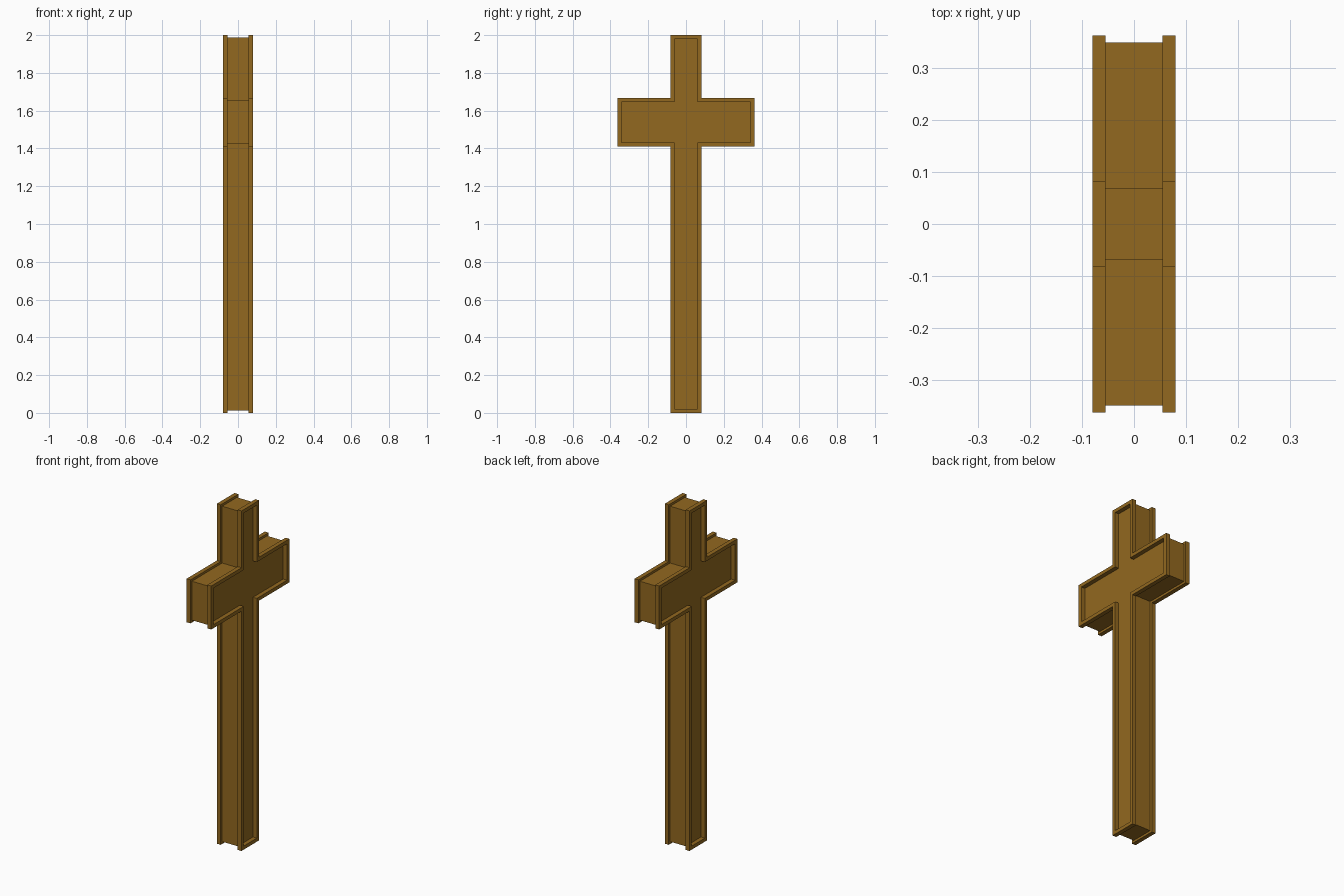
import bpy, bmesh

if "Cube" in bpy.data.objects:
    bpy.data.objects.remove(bpy.data.objects["Cube"])

ARM_Y, STEM_Y = 0.363, 0.082      # half widths of crossbar and post
TOP, BAR_LO, BAR_HI = 2.0, 1.41, 1.666


def outline(d):
    """Cross outline in y-z, inset by d."""
    a, s = ARM_Y - d, STEM_Y - d
    lo, hi = BAR_LO + d, BAR_HI - d
    half = [(s, d), (s, lo), (a, lo), (a, hi), (s, hi), (s, TOP - d)]
    return half + [(-y, z) for y, z in reversed(half)]


# Section through the thickness: (x, inset) from recessed panel over the rim to the core
side = [(0.055, 0.021), (0.08, 0.021), (0.08, 0.0), (0.055, 0.0), (0.055, 0.0135)]
section = side + [(-x, d) for x, d in reversed(side)]

# Loft the outline along the section and close both recessed panels
bm = bmesh.new()
rings = [[bm.verts.new((x, y, z)) for y, z in outline(d)] for x, d in section]
for r0, r1 in zip(rings, rings[1:]):
    for i in range(len(r0)):
        j = (i + 1) % len(r0)
        bm.faces.new((r0[i], r0[j], r1[j], r1[i]))
bm.faces.new(rings[0])
bm.faces.new(rings[-1][::-1])
bmesh.ops.recalc_face_normals(bm, faces=bm.faces)

mesh = bpy.data.meshes.new("wooden_cross")
bm.to_mesh(mesh)
bm.free()
cross = bpy.data.objects.new("wooden_cross", mesh)
bpy.context.collection.objects.link(cross)

# Brown wood colour
wood = bpy.data.materials.new("wood")
wood.diffuse_color = (0.29, 0.14, 0.014, 1)
wood.use_nodes = True
wood.node_tree.nodes["Principled BSDF"].inputs["Base Color"].default_value = wood.diffuse_color
mesh.materials.append(wood)
